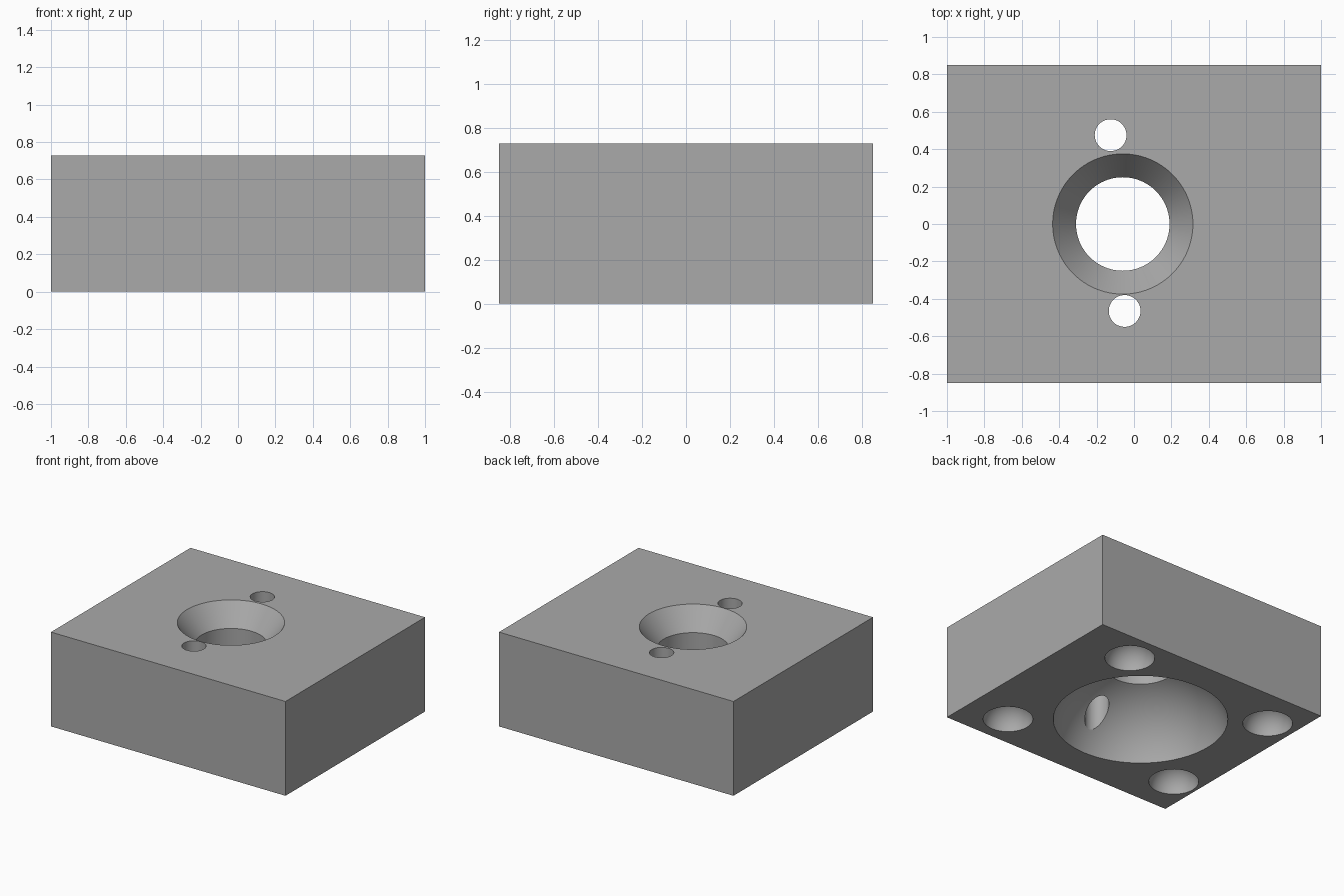
import bpy, bmesh, math

if "Cube" in bpy.data.objects:
    bpy.data.objects.remove(bpy.data.objects["Cube"])

W, D, H = 2.0, 1.70, 0.727
CX, CY = -0.06, 0.0          # axis of the central opening

grey = bpy.data.materials.new("plain grey")
grey.diffuse_color = (0.40, 0.40, 0.40, 1)
grey.use_nodes = True
grey.node_tree.nodes["Principled BSDF"].inputs["Base Color"].default_value = grey.diffuse_color


def make_object(name, bm):
    bmesh.ops.recalc_face_normals(bm, faces=bm.faces)
    mesh = bpy.data.meshes.new(name)
    bm.to_mesh(mesh)
    bm.free()
    mesh.materials.append(grey)
    ob = bpy.data.objects.new(name, mesh)
    bpy.context.collection.objects.link(ob)
    return ob


def revolved(name, profile, x, y, n):
    """Closed solid from (radius, z) points turned about a vertical axis."""
    bm = bmesh.new()
    rings = [[bm.verts.new((x + r * math.cos(2 * math.pi * i / n),
                            y + r * math.sin(2 * math.pi * i / n), z))
              for i in range(n)] for r, z in profile]
    for a, b in zip(rings, rings[1:]):
        for i in range(n):
            j = (i + 1) % n
            bm.faces.new((a[i], a[j], b[j], b[i]))
    bm.faces.new(rings[0][::-1])
    bm.faces.new(rings[-1])
    return make_object(name, bm)


def sphere_arc(radius, centre_z, z0, z1, steps):
    """Profile points on a sphere between two heights."""
    a0 = math.asin((z0 - centre_z) / radius)
    a1 = math.asin((z1 - centre_z) / radius)
    angles = [a0 + (a1 - a0) * i / steps for i in range(steps + 1)]
    return [(radius * math.cos(a), centre_z + radius * math.sin(a)) for a in angles]


# Rectangular block
bm = bmesh.new()
bmesh.ops.create_cube(bm, size=1)
for v in bm.verts:
    v.co = (v.co.x * W, v.co.y * D, (v.co.z + 0.5) * H)
block = make_object("block", bm)

# Central opening: domed hollow below, short bore, conical countersink on top
dome = sphere_arc(0.63, -0.148, -0.03, 0.43, 24)
slope = (0.375 - 0.25) / (H - 0.565)
cutters = [revolved("central_opening_cutter",
                    dome + [(0.25, 0.565), (0.375 + 0.03 * slope, H + 0.03)],
                    CX, CY, 96)]

# Two narrow through holes beside the countersink
for x, y in ((-0.125, 0.475), (-0.05, -0.465)):
    cutters.append(revolved("through_hole_cutter",
                            [(0.085, -0.1), (0.085, H + 0.1)], x, y, 48))

# Four round sockets in the underside
for x, y in ((0.55, 0.61), (-0.78, 0.53), (0.655, -0.595), (-0.80, -0.52)):
    cutters.append(revolved("socket_cutter",
                            [(0.175, -0.05)] + sphere_arc(0.175, 0, 0, 0.1749, 14),
                            x, y, 48))

# Cut everything out of the block
for c in cutters:
    mod = block.modifiers.new(c.name, 'BOOLEAN')
    mod.operation = 'DIFFERENCE'
    mod.solver = 'EXACT'
    mod.object = c
graph = bpy.context.evaluated_depsgraph_get()
block.data = bpy.data.meshes.new_from_object(block.evaluated_get(graph))
block.modifiers.clear()
for c in cutters:
    bpy.data.objects.remove(c)

# Smooth curved walls, sharp rims
bpy.context.view_layer.objects.active = block
block.select_set(True)
bpy.ops.object.shade_smooth_by_angle(angle=math.radians(25))
